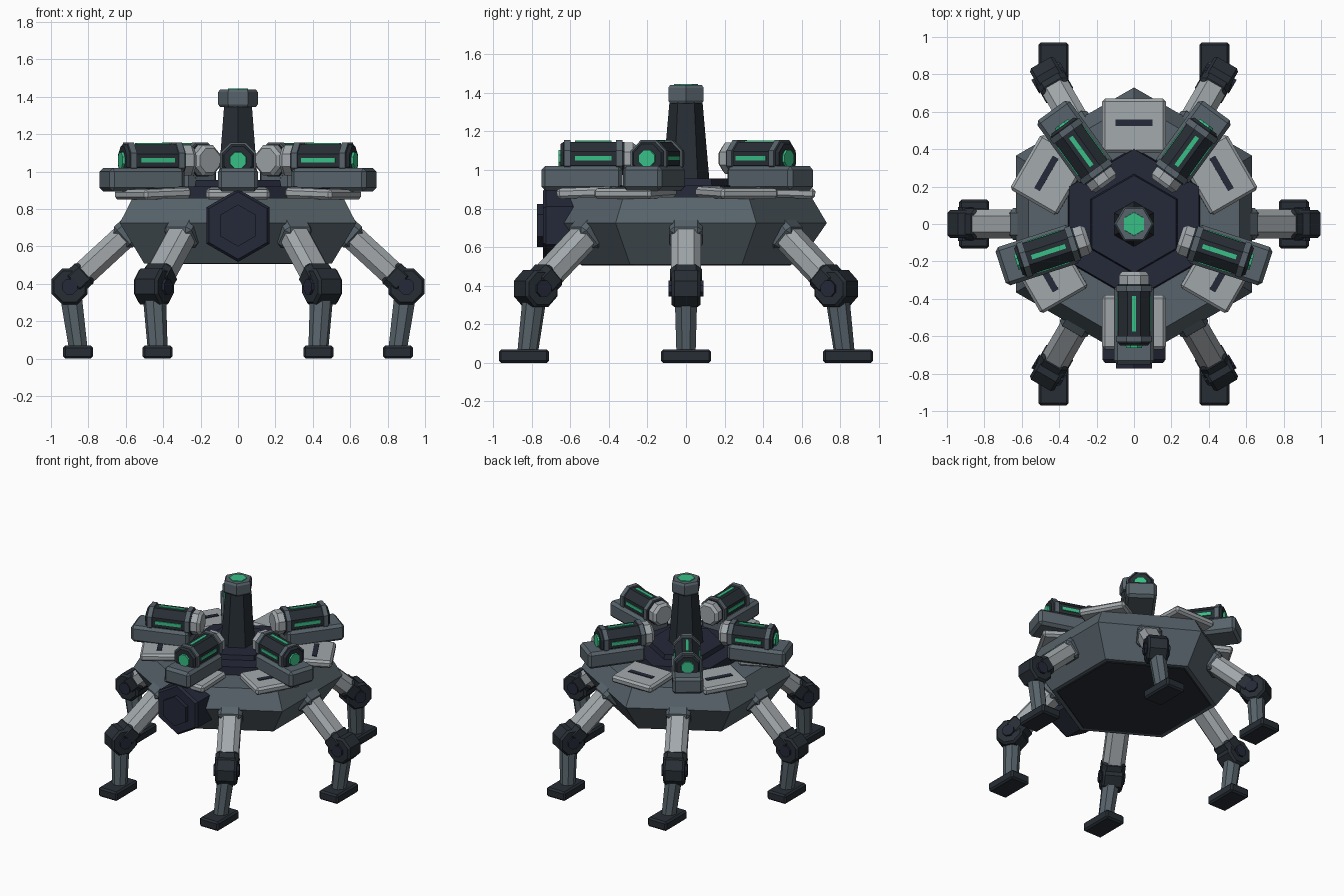
import bpy, bmesh
from math import radians, pi, cos, sin
from mathutils import Matrix, Vector

if "Cube" in bpy.data.objects:
    bpy.data.objects.remove(bpy.data.objects["Cube"])


def material(name, rgb):
    m = bpy.data.materials.new(name)
    m.diffuse_color = (*rgb, 1)
    m.use_nodes = True
    m.node_tree.nodes["Principled BSDF"].inputs["Base Color"].default_value = m.diffuse_color
    return m


LIGHT = material("light_armour", (0.36, 0.39, 0.41))
GREY = material("steel_grey", (0.095, 0.125, 0.145))
DARK = material("dark_steel", (0.02, 0.027, 0.035))
NAVY = material("navy_panel", (0.018, 0.022, 0.04))
GREEN = material("green_glow", (0.04, 0.52, 0.24))


def finish(bm, name, mat, matrix, bevel):
    bmesh.ops.recalc_face_normals(bm, faces=bm.faces)
    me = bpy.data.meshes.new(name)
    bm.to_mesh(me)
    bm.free()
    me.materials.append(mat)
    ob = bpy.data.objects.new(name, me)
    ob.matrix_world = matrix
    bpy.context.collection.objects.link(ob)
    if bevel:
        b = ob.modifiers.new("bevel", 'BEVEL')
        b.width, b.segments = bevel, 1
    return ob


def box(name, size, mat, matrix, bevel=0.015):
    bm = bmesh.new()
    bmesh.ops.create_cube(bm, size=1)
    bmesh.ops.scale(bm, vec=size, verts=bm.verts)
    return finish(bm, name, mat, matrix, bevel)


def loft(name, n, rings, mat, matrix=Matrix(), phase=0.0, bevel=0.0):
    """Stack of regular n-gons given as (radius, height)."""
    bm = bmesh.new()
    loops = []
    for r, z in rings:
        loops.append([bm.verts.new((r * cos(2 * pi * i / n + phase),
                                    r * sin(2 * pi * i / n + phase), z)) for i in range(n)])
    for a, b in zip(loops, loops[1:]):
        for i in range(n):
            j = (i + 1) % n
            bm.faces.new((a[i], a[j], b[j], b[i]))
    bm.faces.new(loops[0])
    bm.faces.new(loops[-1])
    return finish(bm, name, mat, matrix, bevel)


def T(x, y, z):
    return Matrix.Translation((x, y, z))


def R(deg, axis):
    return Matrix.Rotation(radians(deg), 4, axis)


def frame(p, q, side):
    """Frame centred between p and q: z along the limb, x along side."""
    z = (q - p).normalized()
    x = (side - z * side.dot(z)).normalized()
    m = Matrix((x, z.cross(x), z)).transposed().to_4x4()
    m.translation = (p + q) / 2
    return m


HEX = pi / 6

# Hull and deck
loft("hull", 6, [(0.58, 0.51), (0.73, 0.725), (0.65, 0.86)], GREY, phase=HEX)
loft("belly_plate", 6, [(0.54, 0.505), (0.56, 0.52)], DARK, phase=HEX)
loft("deck", 6, [(0.41, 0.84), (0.40, 0.92)], NAVY, phase=HEX)
loft("mast_base", 6, [(0.27, 0.91), (0.26, 0.955)], NAVY, phase=HEX)

# Mast with glowing tip
loft("mast", 6, [(0.122, 0.94), (0.085, 1.36)], DARK, phase=HEX)
loft("mast_cap", 6, [(0.095, 1.345), (0.106, 1.36), (0.106, 1.425), (0.096, 1.44)], GREY)
loft("mast_light", 6, [(0.068, 1.42), (0.062, 1.445)], GREEN, phase=HEX)

# Front sensor: hexagonal housing and lens facing -y
eye = T(0, 0, 0.712) @ R(90, 'X')
loft("sensor_housing", 6, [(0.195, 0.50), (0.195, 0.725), (0.18, 0.742)], NAVY, eye, HEX)
loft("sensor_lens", 6, [(0.112, 0.735), (0.112, 0.772)], NAVY, eye, HEX)

# Armour plates around the deck
for i in range(6):
    m = R(30 + 60 * i, 'Z') @ T(0.525, 0, 0.882) @ R(2, 'Y')
    box("armour_plate", (0.29, 0.34, 0.055), LIGHT, m)
    box("plate_slot", (0.035, 0.20, 0.02), NAVY, m @ T(0.015, 0, 0.022), 0)

# Five canisters on outriggers
for i in range(5):
    a = R(-90 + 72 * i, 'Z')
    box("outrigger", (0.42, 0.215, 0.125), GREY, a @ T(0.54, 0, 0.957), 0.02)
    m = a @ T(0, 0, 1.06) @ R(90, 'Y')
    loft("canister", 8, [(0.093, 0.32), (0.093, 0.635), (0.08, 0.65)], DARK, m, pi / 8)
    loft("canister_collar", 8, [(0.07, 0.255), (0.088, 0.275), (0.088, 0.33)], LIGHT, m, pi / 8)
    for r in (0.345, 0.615):
        loft("canister_ring", 8, [(0.104, r - 0.017), (0.104, r + 0.017)], GREY, m, pi / 8)
    loft("canister_light", 8, [(0.05, 0.64), (0.046, 0.662)], GREEN, m, pi / 8)
    for ang in (-90, 0, 90):
        box("canister_strip", (0.024, 0.012, 0.19), GREEN,
            m @ R(ang + 90, 'Z') @ T(0, 0.086, 0.48), 0)

# Six legs: angle and foot position
legs = [(0, 0.855, 0), (180, -0.855, 0)]
legs += [(sx * 60 if sx > 0 else 120, sx * 0.43, 0.84) for sx in (1, -1)]
legs += [(-60 if sx > 0 else -120, sx * 0.43, -0.84) for sx in (1, -1)]
for deg, fx, fy in legs:
    u = Vector((cos(radians(deg)), sin(radians(deg)), 0))
    side = Vector((-u.y, u.x, 0))
    up = Vector((0, 0, 1))
    hip, knee = u * 0.58 + up * 0.68, u * 0.90 + up * 0.385
    foot = Vector((fx, fy, 0.06))
    ankle = foot - Vector((0, 0.02 if fy > 0 else -0.02 if fy < 0 else 0, 0))
    box("hip_mount", (0.17, 0.15, 0.16), GREY,
        frame(hip - (knee - hip) * 0.2, hip + (knee - hip) * 0.15, side), 0.025)
    box("thigh", (0.155, 0.135, (knee - hip).length), LIGHT, frame(hip, knee, side), 0.035)
    box("thigh_sleeve", (0.165, 0.145, 0.13), DARK,
        frame(hip.lerp(knee, 0.68), knee, side), 0.03)
    joint = frame(knee - side * 0.1, knee + side * 0.1, up)
    loft("knee_joint", 8, [(0.09, -0.075), (0.104, -0.06), (0.104, 0.06), (0.09, 0.075)],
         DARK, joint, pi / 8)
    loft("knee_pin", 8, [(0.045, -0.09), (0.045, 0.09)], NAVY, joint, pi / 8)
    length = (ankle - knee).length
    loft("shin", 8, [(0.064, -length / 2), (0.054, length / 2)], GREY,
         frame(knee, ankle, side), pi / 8)
    box("foot", (0.16, 0.26, 0.07), DARK, T(fx, fy, 0.035), 0.012)
